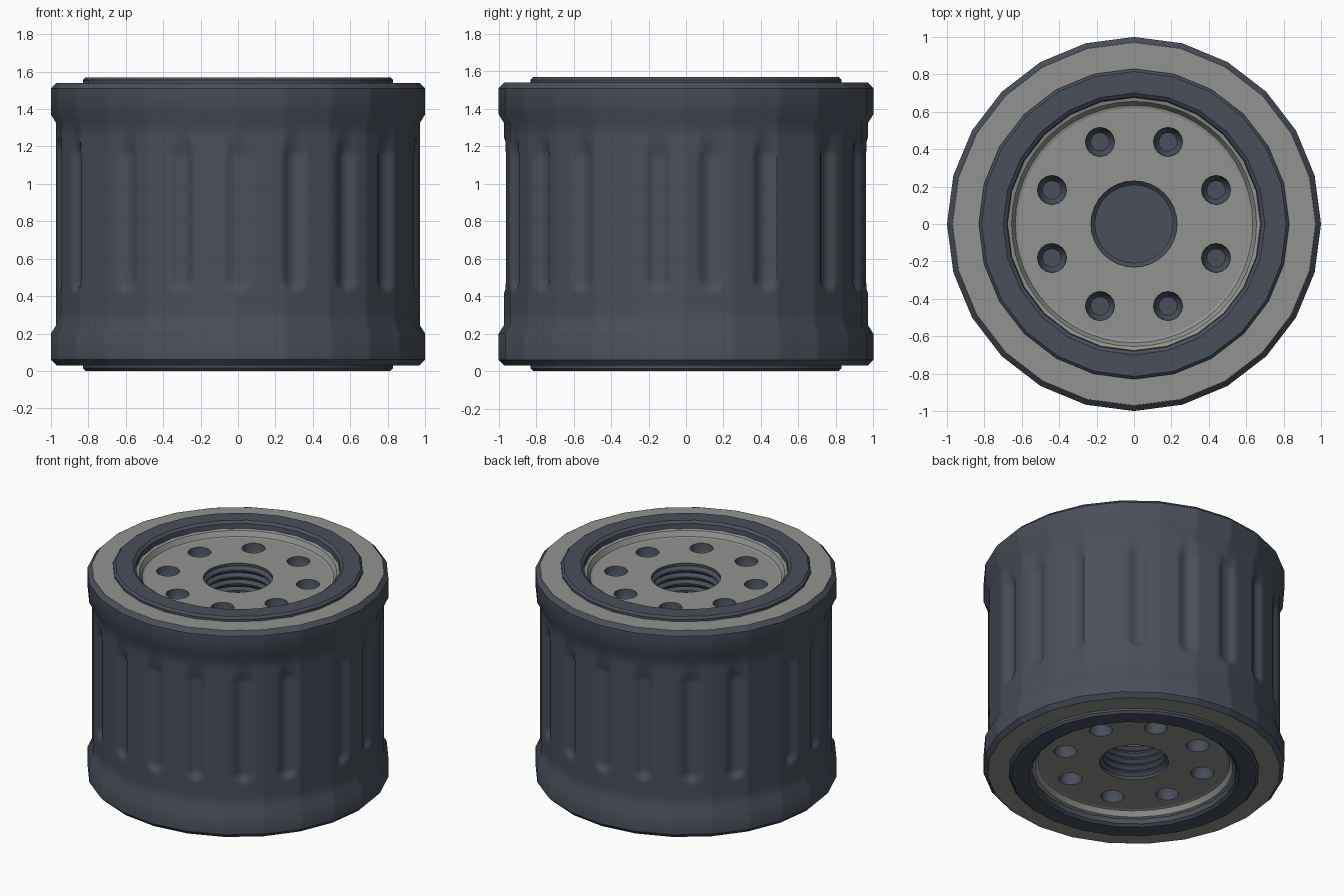
import bpy, bmesh, math
from math import sin, cos, pi, radians

if "Cube" in bpy.data.objects:
    bpy.data.objects.remove(bpy.data.objects["Cube"])

H = 1.57          # overall height; both ends are mirror images
SIDES = 24        # sides of the can


def material(name, rgb):
    m = bpy.data.materials.new(name)
    m.diffuse_color = (*rgb, 1)
    m.use_nodes = True
    m.node_tree.nodes["Principled BSDF"].inputs["Base Color"].default_value = m.diffuse_color
    return m


DARK = material("dark blue grey", (0.066, 0.078, 0.102))
GREY = material("plate grey", (0.29, 0.29, 0.285))


def finish(name, bm, mat, mirror=True, angle=35):
    """Turn a bmesh into an object, optionally with a mirrored copy at the other end."""
    if mirror:
        geo = bmesh.ops.duplicate(bm, geom=bm.verts[:] + bm.edges[:] + bm.faces[:])["geom"]
        for v in geo:
            if isinstance(v, bmesh.types.BMVert):
                v.co.z = H - v.co.z
        bmesh.ops.reverse_faces(bm, faces=[f for f in geo if isinstance(f, bmesh.types.BMFace)])
    me = bpy.data.meshes.new(name)
    bm.to_mesh(me)
    bm.free()
    me.materials.append(mat)
    for p in me.polygons:
        p.use_smooth = True
    me.set_sharp_from_angle(angle=radians(angle))
    ob = bpy.data.objects.new(name, me)
    bpy.context.collection.objects.link(ob)
    return ob


def lathe(bm, profile, n=SIDES, cx=0, cy=0, cap=False):
    """Revolve (radius, z) points; points listed from outside/bottom to inside/top."""
    rings = [[bm.verts.new((cx + r * cos(2 * pi * i / n), cy + r * sin(2 * pi * i / n), z))
              for i in range(n)] for r, z in profile]
    for a, b in zip(rings, rings[1:]):
        for i in range(n):
            j = (i + 1) % n
            bm.faces.new((a[i], a[j], b[j], b[i]))
    if cap:
        bm.faces.new(rings[-1])
    return rings


# Fluted can body: a grid around the can, with rounded grooves pushed in
FLUTES = [a + t for t in (0, 180) for a in (-38, -18, 0, 18, 37, 55, 81, 98, 116)]
LOW, HIGH, HALF, DEPTH = 0.49, 1.15, 0.078, 0.04
COLS = 360


def profile_radius(z):
    pts = [(0.03, 0.97), (0.06, 1.0), (0.20, 1.0), (0.245, 0.972)]
    z = min(z, H - z)
    for (z0, r0), (z1, r1) in zip(pts, pts[1:]):
        if z <= z1:
            return r0 + (r1 - r0) * max(0, z - z0) / (z1 - z0)
    return 0.972


def groove(deg, z):
    d = min(abs((deg - f + 180) % 360 - 180) for f in FLUTES)
    side = radians(d) * 0.965
    end = max(LOW - z, z - HIGH, 0)
    t = max(0, 1 - math.hypot(side, end) / HALF)
    return DEPTH * t * t * (3 - 2 * t) if t < 0.5 else DEPTH * (0.5 + (t - 0.5) * (1.5 - t))


rows = [0.03, 0.06, 0.20, 0.245, 0.32]
rows += [0.395 + 0.0137 * i for i in range(9)] + [0.65]
rows += [H / 2] + [H - z for z in reversed(rows)]
bm = bmesh.new()
grid = []
for z in rows:
    ring = []
    for c in range(COLS):
        deg = c * 360 / COLS
        flat = cos(pi / SIDES) / cos(radians(deg % 15 - 7.5))
        r = profile_radius(z) * flat - groove(deg, z)
        a = radians(deg)
        ring.append(bm.verts.new((r * sin(a), -r * cos(a), z)))
    grid.append(ring)
for a, b in zip(grid, grid[1:]):
    for i in range(COLS):
        j = (i + 1) % COLS
        bm.faces.new((a[i], a[j], b[j], b[i]))
finish("fluted_can", bm, DARK, mirror=False)

# Flat grey rim rings
bm = bmesh.new()
lathe(bm, [(0.972, 1.539), (0.82, 1.539)])
finish("end_rims", bm, GREY)

# Raised rubber gaskets
bm = bmesh.new()
lathe(bm, [(0.83, 1.53), (0.83, 1.555), (0.815, 1.57), (0.70, 1.57), (0.68, 1.555), (0.675, 1.51)])
finish("gaskets", bm, DARK)

# Recessed plates with one centre hole and eight ports
PLATE = 1.475
ports = [(0.475 * cos(radians(22.5 + 45 * k)), 0.475 * sin(radians(22.5 + 45 * k)))
         for k in range(8)]
bm = bmesh.new()
loops = [(0, 0, 0.62, 48), (0, 0, 0.23, 32)] + [(x, y, 0.078, 16) for x, y in ports]
edges = []
for x, y, r, n in loops:
    vs = [bm.verts.new((x + r * cos(2 * pi * i / n), y + r * sin(2 * pi * i / n), PLATE))
          for i in range(n)]
    edges += [bm.edges.new((vs[i], vs[(i + 1) % n])) for i in range(n)]
bmesh.ops.triangle_fill(bm, edges=edges, use_beauty=True, normal=(0, 0, 1))
for f in bm.faces:
    f.normal_update()
    if f.normal.z < 0:
        f.normal_flip()
# sloped outer edge of the plate
lathe(bm, [(0.685, 1.525), (0.655, 1.515), (0.635, 1.48), (0.62, PLATE)], 48)
finish("end_plates", bm, GREY)

# Dark cups behind the ports
bm = bmesh.new()
for x, y in ports:
    lathe(bm, [(0.078, PLATE), (0.074, PLATE - 0.07), (0.05, PLATE - 0.1)], 16, x, y, cap=True)
finish("port_cups", bm, DARK)

# Threaded centre sockets with closed floors
bm = bmesh.new()
thread = [(0.23, PLATE)]
for k in range(5):
    z = PLATE - 0.02 - 0.05 * k
    thread += [(0.23, z), (0.208, z - 0.02), (0.208, z - 0.03), (0.23, z - 0.05)]
thread += [(0.23, 1.15)]
lathe(bm, thread, 32, cap=True)
finish("threaded_sockets", bm, DARK, angle=25)
